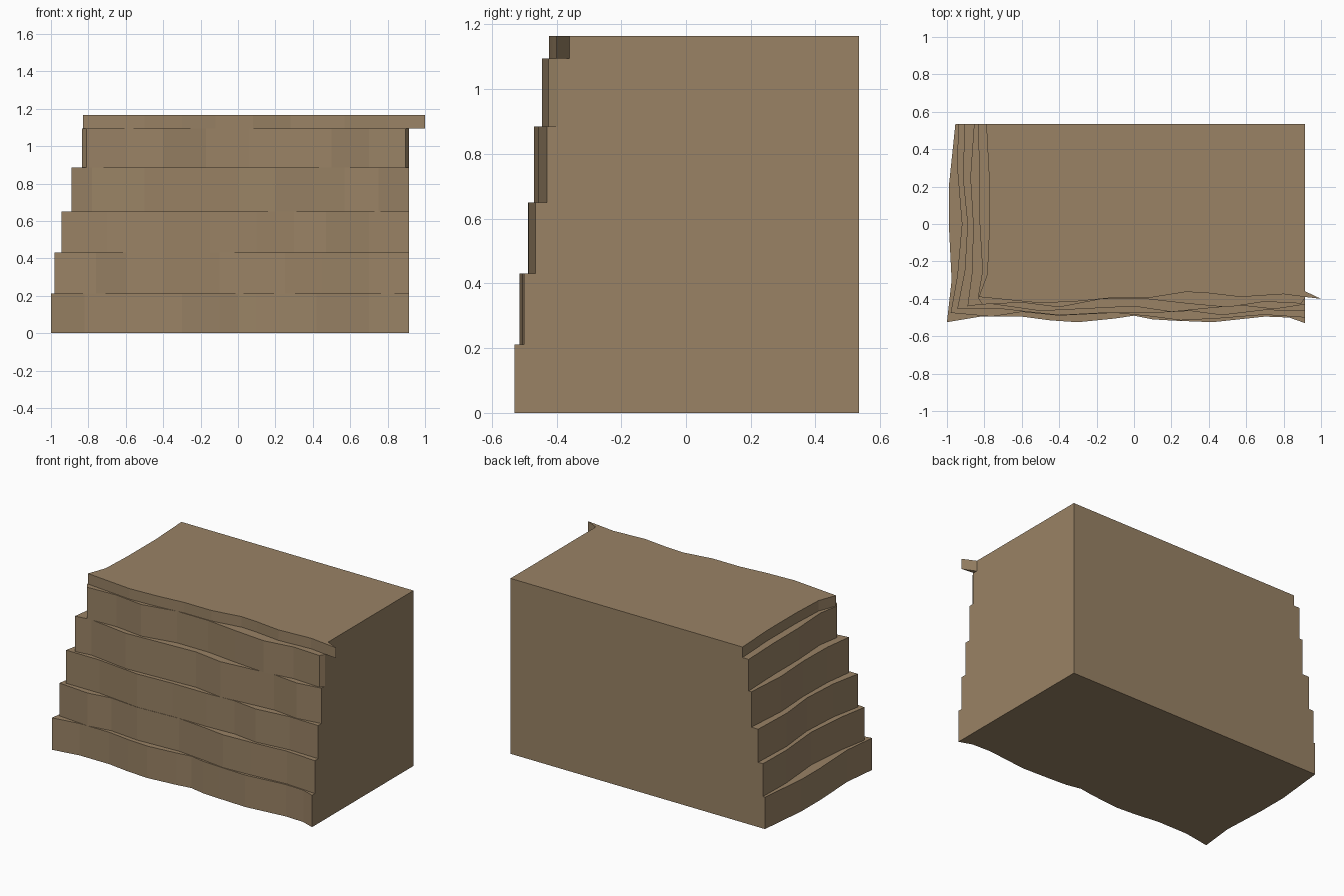
import bpy
import bmesh

cube = bpy.data.objects.get("Cube")
if cube:
    bpy.data.objects.remove(cube, do_unlink=True)

# One earthy rock colour for every layer
rock = bpy.data.materials.new("brown_rock")
rock.use_nodes = True
rock_colour = (0.32, 0.225, 0.13, 1)
rock.diffuse_color = rock_colour
rock.node_tree.nodes["Principled BSDF"].inputs["Base Color"].default_value = rock_colour

BACK = 0.535       # flat back wall
RIGHT_WALL = 0.915  # flat side wall


def rock_layer(name, bottom, top, left_edge, front_edge, end_edge=()):
    """Extrude one stratum: back-left corner, ragged left side, ragged front, flat end."""
    outline = [*left_edge, *front_edge, *end_edge, (RIGHT_WALL, BACK)]
    bm = bmesh.new()
    base = bm.faces.new([bm.verts.new((x, y, bottom)) for x, y in outline])
    extruded = bmesh.ops.extrude_face_region(bm, geom=[base])["geom"]
    raised = [item for item in extruded if isinstance(item, bmesh.types.BMVert)]
    bmesh.ops.translate(bm, verts=raised, vec=(0, 0, top - bottom))
    bmesh.ops.recalc_face_normals(bm, faces=bm.faces)
    mesh = bpy.data.meshes.new(name)
    bm.to_mesh(mesh)
    bm.free()
    mesh.materials.append(rock)
    layer = bpy.data.objects.new(name, mesh)
    bpy.context.collection.objects.link(layer)
    return layer


# Broad base of the cliff
rock_layer(
    "base_rock_layer", 0, 0.212,
    left_edge=[(-.955, BACK), (-.99, .2), (-.99, 0), (-.975, -.3)],
    front_edge=[(-1, -.525), (-.82, -.495), (-.6, -.495), (-.45, -.515),
                (-.3, -.525), (-.1, -.505), (0, -.49), (.1, -.51),
                (.22, -.517), (.42, -.525), (.7, -.495), (.83, -.5),
                (RIGHT_WALL, -.53)])

# Middle strata, each stepping further in
rock_layer(
    "second_rock_layer", 0.212, 0.43,
    left_edge=[(-.94, BACK), (-.945, .3), (-.92, 0), (-.945, -.28)],
    front_edge=[(-.98, -.475), (-.76, -.495), (-.6, -.47), (-.4, -.49),
                (-.1, -.475), (.1, -.495), (.25, -.515), (.45, -.505),
                (.7, -.485), (RIGHT_WALL, -.5)])

rock_layer(
    "third_rock_layer", 0.43, 0.65,
    left_edge=[(-.905, BACK), (-.915, .25), (-.89, 0), (-.905, -.25)],
    front_edge=[(-.945, -.455), (-.7, -.455), (-.4, -.488), (-.15, -.475),
                (.1, -.475), (.3, -.465), (.47, -.487), (.7, -.46),
                (RIGHT_WALL, -.465)])

rock_layer(
    "fourth_rock_layer", 0.65, 0.885,
    left_edge=[(-.855, BACK), (-.875, .25), (-.86, 0), (-.865, -.25)],
    front_edge=[(-.89, -.44), (-.78, -.425), (-.5, -.465), (-.2, -.45),
                (0, -.44), (.2, -.47), (.4, -.45), (.57, -.435),
                (.75, -.455), (RIGHT_WALL, -.43)])

rock_layer(
    "fifth_rock_layer", 0.885, 1.095,
    left_edge=[(-.835, BACK), (-.825, .25), (-.825, 0), (-.81, -.25)],
    front_edge=[(-.835, -.395), (-.81, -.43), (-.6, -.42), (-.4, -.445),
                (-.17, -.4), (.06, -.4), (.28, -.425), (.5, -.445),
                (.7, -.415), (.895, -.425), (RIGHT_WALL, -.395)])

# Thin cap with a jutting corner past the side wall
rock_layer(
    "cap_rock_layer", 1.095, 1.165,
    left_edge=[(-.79, BACK), (-.775, .25), (-.775, -.05), (-.785, -.27)],
    front_edge=[(-.83, -.39), (-.65, -.408), (-.5, -.423), (-.3, -.413),
                (-.12, -.395), (.08, -.395), (.28, -.363), (.4, -.37),
                (.57, -.39), (.8, -.375), (RIGHT_WALL, -.39), (1, -.4)],
    end_edge=[(RIGHT_WALL, -.36)])
